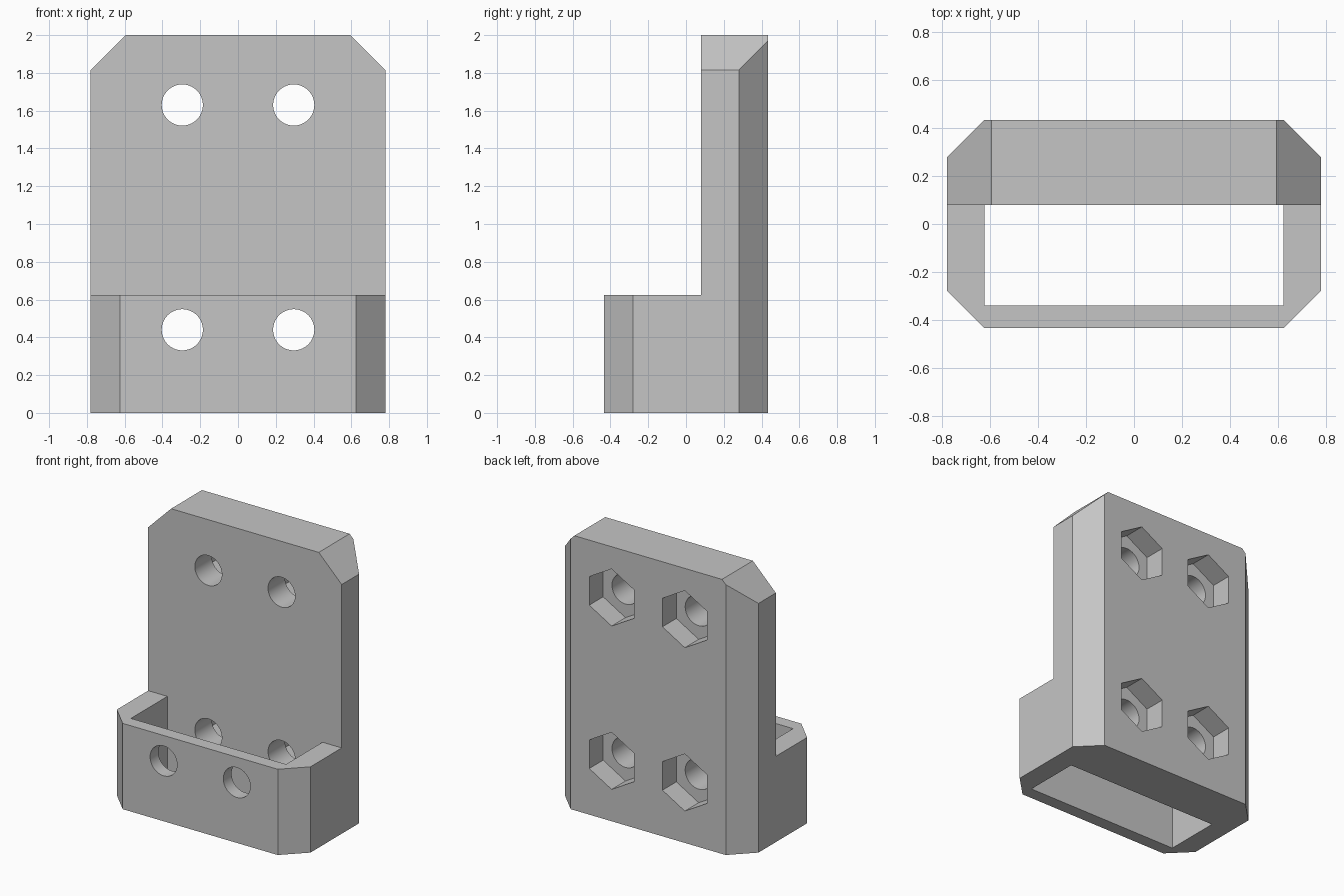
import bpy
import bmesh
import math
from mathutils import Vector

cube = bpy.data.objects.get("Cube")
if cube:
    bpy.data.objects.remove(cube, do_unlink=True)

# Main dimensions
HALF_W, HALF_D, HEIGHT = 0.78, 0.435, 2.0
CHAMFER = 0.155
PLATE_FRONT = 0.08
COLLAR_TOP = 0.625
TOP_CUT = 0.185
HOLE_X, HOLE_ZS = 0.295, (0.44, 1.63)
HOLE_R, NUT_R, NUT_DEPTH = 0.109, 0.208, 0.16

grey = bpy.data.materials.new("matte grey")
grey.use_nodes = True
grey.diffuse_color = (0.56, 0.56, 0.56, 1)
grey.node_tree.nodes["Principled BSDF"].inputs["Base Color"].default_value = grey.diffuse_color


def prism(name, outline, start, end, axis):
    """Extrude a 2D outline along z (outline in xy) or along y (outline in xz)."""
    bm = bmesh.new()
    place = (lambda a, b: (a, b, start)) if axis == "z" else (lambda a, b: (a, start, b))
    travel = Vector((0, 0, end - start)) if axis == "z" else Vector((0, end - start, 0))
    face = bm.faces.new([bm.verts.new(place(a, b)) for a, b in outline])
    grown = bmesh.ops.extrude_face_region(bm, geom=[face])["geom"]
    bmesh.ops.translate(bm, vec=travel,
                        verts=[v for v in grown if isinstance(v, bmesh.types.BMVert)])
    bmesh.ops.recalc_face_normals(bm, faces=bm.faces)
    mesh = bpy.data.meshes.new(name)
    bm.to_mesh(mesh)
    bm.free()
    mesh.materials.append(grey)
    obj = bpy.data.objects.new(name, mesh)
    bpy.context.collection.objects.link(obj)
    return obj


def rectangle(x0, x1, y0, y1):
    return [(x0, y0), (x1, y0), (x1, y1), (x0, y1)]


def polygon(x, z, radius, sides):
    """Regular polygon with a corner pointing up."""
    turns = [2 * math.pi * i / sides for i in range(sides)]
    return [(x + radius * math.sin(t), z + radius * math.cos(t)) for t in turns]


# Octagonal block that the bracket is cut from
w, d, c = HALF_W, HALF_D, CHAMFER
footprint = [(w - c, -d), (w, c - d), (w, d - c), (w - c, d),
             (c - w, d), (-w, d - c), (-w, c - d), (c - w, -d)]
bracket = prism("mounting_bracket", footprint, 0, HEIGHT, "z")

# Space in front of the back plate, and the open slot inside the collar
cutters = [
    prism("front_space", rectangle(-1, 1, -1, PLATE_FRONT), COLLAR_TOP, 3, "z"),
    prism("collar_slot", rectangle(c - w, w - c, -0.34, PLATE_FRONT), -1, COLLAR_TOP + 0.1, "z"),
]

for side in (-1, 1):
    # Sloped top corners, extended beyond the block
    corner = [(side * (w - TOP_CUT - 0.2), HEIGHT + 0.2),
              (side * (w + 0.2), HEIGHT - TOP_CUT - 0.2),
              (side * (w + 0.2), HEIGHT + 0.2)]
    cutters.append(prism("top_corner", corner, -1, 1, "y"))
    # Bolt holes with hexagonal nut pockets in the back
    for z in HOLE_ZS:
        x = side * HOLE_X
        cutters.append(prism("bolt_hole", polygon(x, z, HOLE_R, 64), -1, 1, "y"))
        cutters.append(prism("nut_pocket", polygon(x, z, NUT_R, 6), d - NUT_DEPTH, 1, "y"))

bpy.ops.object.select_all(action="DESELECT")
bracket.select_set(True)
bpy.context.view_layer.objects.active = bracket
for cutter in cutters:
    cutter.hide_render = True
    cut = bracket.modifiers.new(cutter.name, "BOOLEAN")
    cut.operation = "DIFFERENCE"
    cut.solver = "EXACT"
    cut.object = cutter
    bpy.ops.object.modifier_apply(modifier=cut.name)
    bpy.data.objects.remove(cutter, do_unlink=True)

# Round holes shade smoothly, all edges stay crisp
bpy.ops.object.shade_smooth_by_angle(angle=math.radians(30))
